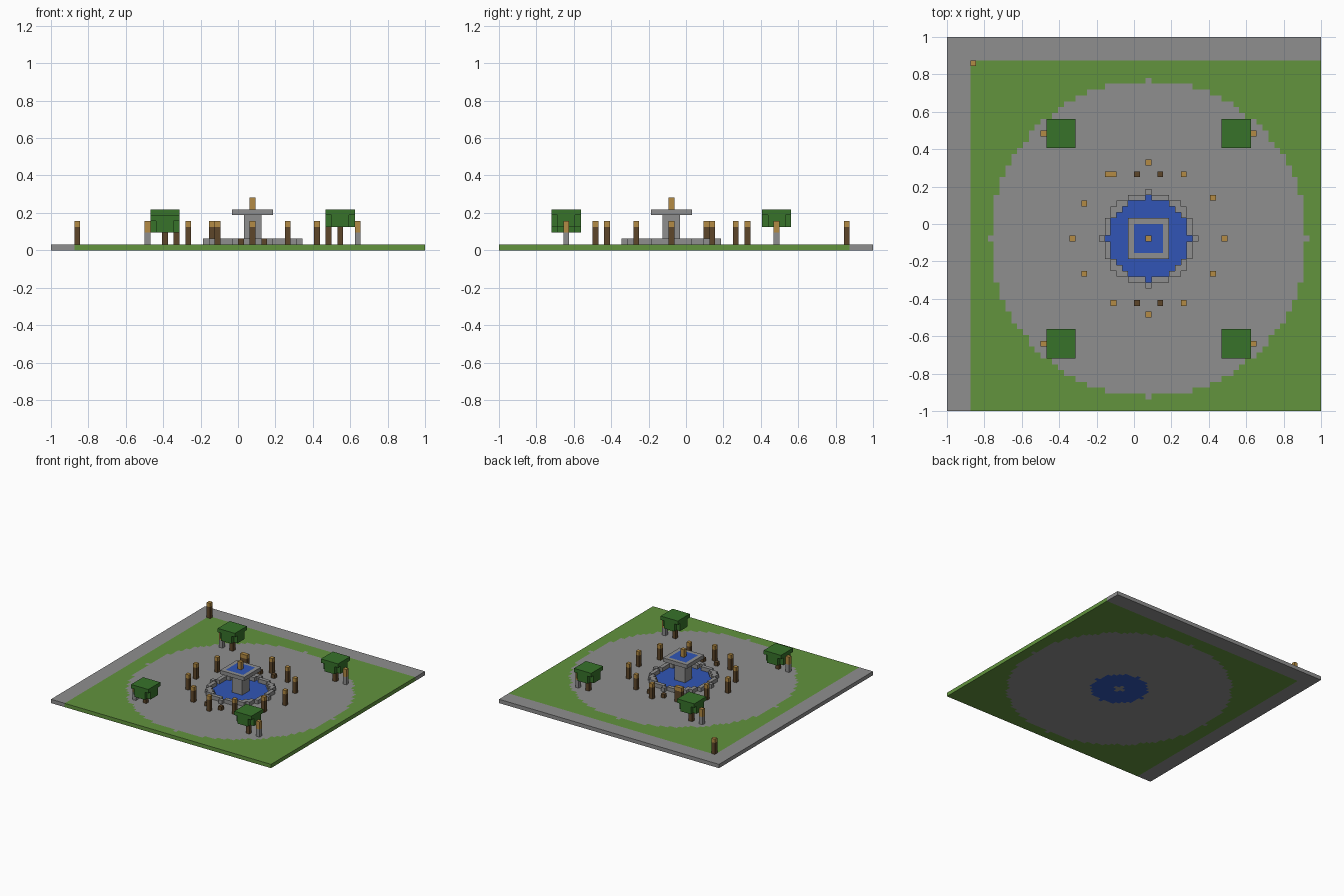
import bpy
import bmesh
from itertools import product
from mathutils import Vector

default_cube = bpy.data.objects.get("Cube")
if default_cube:
    bpy.data.objects.remove(default_cube, do_unlink=True)

V = 1 / 32          # edge of one block
CX, CY = 34, 29     # block column at the middle of the plaza
MATS = {}


def material(name, rgb):
    mat = bpy.data.materials.new(name)
    mat.use_nodes = True
    colour = (*[(c / 255) ** 2.2 for c in rgb], 1)
    mat.diffuse_color = colour
    mat.node_tree.nodes["Principled BSDF"].inputs["Base Color"].default_value = colour
    MATS[name] = mat


material("stone", (141, 141, 141))
material("grass", (98, 146, 64))
material("water", (52, 86, 180))
material("leaf", (58, 114, 46))
material("lamp_glow", (178, 138, 70))
material("dark_wood", (94, 72, 46))
NAMES = list(MATS)
AXES = [Vector(a) for a in ((1, 0, 0), (0, 1, 0), (0, 0, 1))]


def blocks(name, cells):
    """Make one object from {(x, y, z): material}, keeping only outer faces."""
    bm = bmesh.new()
    for cell, mat in cells.items():
        centre = Vector(cell) + Vector((0.5, 0.5, 0.5))
        for i, sign in product(range(3), (-1, 1)):
            n = AXES[i] * sign
            if tuple(int(c) for c in Vector(cell) + n) in cells:
                continue
            u, v = AXES[(i + 1) % 3] / 2, AXES[(i + 2) % 3] / 2 * sign
            corners = [centre + n / 2 + a * u + b * v
                       for a, b in ((-1, -1), (1, -1), (1, 1), (-1, 1))]
            face = bm.faces.new([bm.verts.new((p.x * V - 1, p.y * V - 1, p.z * V))
                                 for p in corners])
            face.material_index = NAMES.index(mat)
    bmesh.ops.remove_doubles(bm, verts=bm.verts, dist=V / 100)
    mesh = bpy.data.meshes.new(name)
    bm.to_mesh(mesh)
    bm.free()
    for mat in MATS.values():
        mesh.materials.append(mat)
    obj = bpy.data.objects.new(name, mesh)
    bpy.context.collection.objects.link(obj)
    return obj


def pillar(name, dx, dy, stack, z=1):
    """Stack single blocks upward at an offset from the plaza middle."""
    return blocks(name, {(CX + dx, CY + dy, z + k): m for k, m in enumerate(stack)})


def square(r):
    return product(range(-r, r + 1), repeat=2)


# Ground: stone kerb on two sides, grass, round plaza and pool
def ground_colour(x, y):
    d = (x - CX) ** 2 + (y - CY) ** 2
    if d <= 1:
        return "stone"
    if d <= 49:
        return "water"
    if d <= 729 or x < 4 or y >= 60:
        return "stone"
    return "grass"


blocks("ground", {(x, y, 0): ground_colour(x, y)
                  for x, y in product(range(64), repeat=2)})

# Fountain: pool rim, column, upper basin and spout
blocks("pool_rim", {(CX + x, CY + y, 1): "stone" for x, y in square(8)
                    if 49 < x * x + y * y <= 64})
blocks("fountain_column", {(CX + x, CY + y, z): "stone"
                           for x, y in square(1) for z in range(1, 6)})
blocks("fountain_basin", {(CX + x, CY + y, 6): "water" if max(abs(x), abs(y)) < 3 else "stone"
                          for x, y in square(3)})
pillar("fountain_spout", 0, 0, ["lamp_glow"] * 2, z=7)

# Ring of lamp posts around the fountain, and one on the kerb corner
LAMP = ["dark_wood"] * 3 + ["lamp_glow"]
ring = [(13, 0), (-13, 0), (0, 13), (0, -13), (11, 7), (11, -6), (-11, 6),
        (-11, -6), (6, 11), (-6, 11), (-7, 11), (6, -11), (-6, -11)]
for k, (dx, dy) in enumerate(ring):
    pillar(f"lamp_post_{k}", dx, dy, LAMP)
pillar("corner_lamp_post", -30, 30, LAMP)

# Low wooden stools
for sx, sy in product((-1, 1), repeat=2):
    pillar(f"stool_{sx}_{sy}", 2 * sx, 11 * sy, ["dark_wood"])

# Trees, each with a stone lamp beside it; one tree is a block shorter
for sx, sy in product((-1, 1), repeat=2):
    tx, ty = 15 * sx, 18 * sy
    base = 3 if (sx, sy) == (-1, -1) else 4
    pillar(f"tree_trunk_{sx}_{sy}", tx, ty, ["dark_wood"] * (base - 1))
    blocks(f"tree_crown_{sx}_{sy}",
           {(CX + tx + x, CY + ty + y, base + z): "leaf"
            for x, y in square(2) for z in range(3)
            if z == 2 or x * x + y * y < 8})
    pillar(f"tree_lamp_{sx}_{sy}", 18 * sx, ty, ["stone"] * 2 + ["lamp_glow"] * 2)
